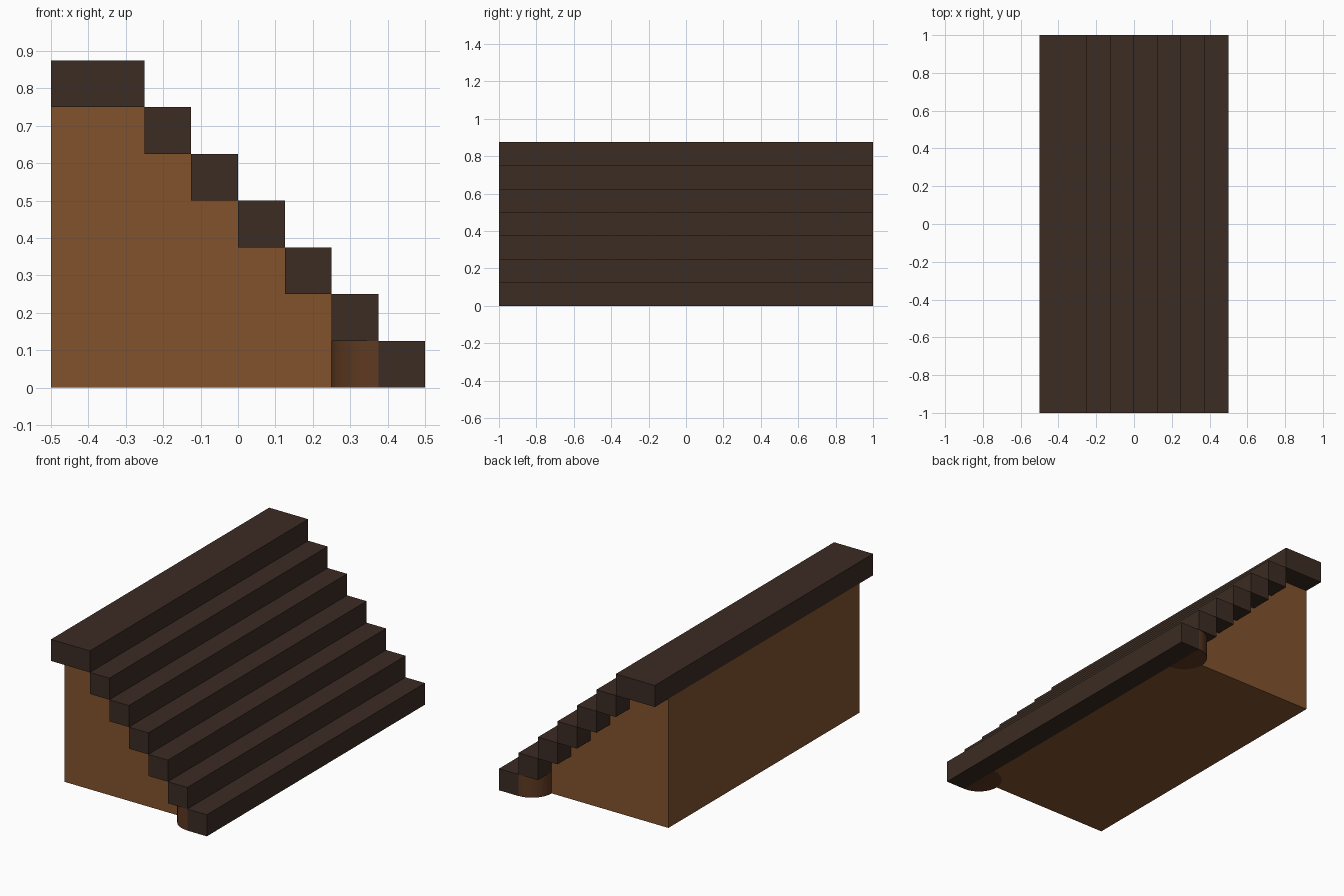
import bpy, bmesh

if "Cube" in bpy.data.objects:
    bpy.data.objects.remove(bpy.data.objects["Cube"], do_unlink=True)

UNIT = 0.125          # rise and run of one step
STEPS = 6             # treads below the landing
HALF_BODY = 0.875     # half the length of the core


def material(name, colour):
    mat = bpy.data.materials.new(name)
    mat.use_nodes = True
    rgba = (*colour, 1)
    mat.diffuse_color = rgba
    shader = mat.node_tree.nodes["Principled BSDF"]
    shader.inputs["Base Color"].default_value = rgba
    shader.inputs["Roughness"].default_value = 0.9
    return mat


def add_object(name, bm, mat):
    bmesh.ops.recalc_face_normals(bm, faces=bm.faces)
    mesh = bpy.data.meshes.new(name)
    bm.to_mesh(mesh)
    bm.free()
    mesh.materials.append(mat)
    obj = bpy.data.objects.new(name, mesh)
    bpy.context.collection.objects.link(obj)
    return obj


def plank(name, x0, x1, z0, mat):
    bm = bmesh.new()
    bmesh.ops.create_cube(bm, size=1)
    bmesh.ops.scale(bm, vec=(x1 - x0, 2, UNIT), verts=bm.verts)
    bmesh.ops.translate(bm, vec=((x0 + x1) / 2, 0, z0 + UNIT / 2), verts=bm.verts)
    return add_object(name, bm, mat)


dark_wood = material("dark wood", (0.045, 0.025, 0.017))
brown_wood = material("brown wood", (0.223, 0.084, 0.026))
post_wood = material("reddish brown wood", (0.112, 0.041, 0.015))

# Landing plank and descending treads
top = STEPS * UNIT
plank("landing", -0.5, -0.25, top, dark_wood)
for i in range(STEPS):
    x = -0.25 + i * UNIT
    plank(f"tread_{i + 1}", x, x + UNIT, top - (i + 1) * UNIT, dark_wood)

# Stepped core, extruded along the length
base = 0.001
profile = [(-0.5, base), (-0.5, top), (-0.25, top)]
for i in range(1, STEPS):
    x, z = -0.25 + (i - 1) * UNIT, top - i * UNIT
    profile += [(x, z), (x + UNIT, z)]
profile.append((0.375, base))
bm = bmesh.new()
side = bm.faces.new([bm.verts.new((x, -HALF_BODY, z)) for x, z in profile])
swept = bmesh.ops.extrude_face_region(bm, geom=[side], use_keep_orig=True)
moved = [v for v in swept["geom"] if isinstance(v, bmesh.types.BMVert)]
bmesh.ops.translate(bm, vec=(0, 2 * HALF_BODY, 0), verts=moved)
add_object("stair_core", bm, brown_wood)

# Short round posts at the foot corners
for name, sign in (("front_foot_post", -1), ("back_foot_post", 1)):
    bm = bmesh.new()
    bmesh.ops.create_cone(bm, cap_ends=True, segments=32, radius1=UNIT,
                          radius2=UNIT, depth=UNIT - 0.001)
    bmesh.ops.translate(bm, vec=(0.375, sign * HALF_BODY, UNIT / 2), verts=bm.verts)
    post = add_object(name, bm, post_wood)
    bpy.ops.object.select_all(action="DESELECT")
    post.select_set(True)
    bpy.context.view_layer.objects.active = post
    bpy.ops.object.shade_smooth_by_angle()
